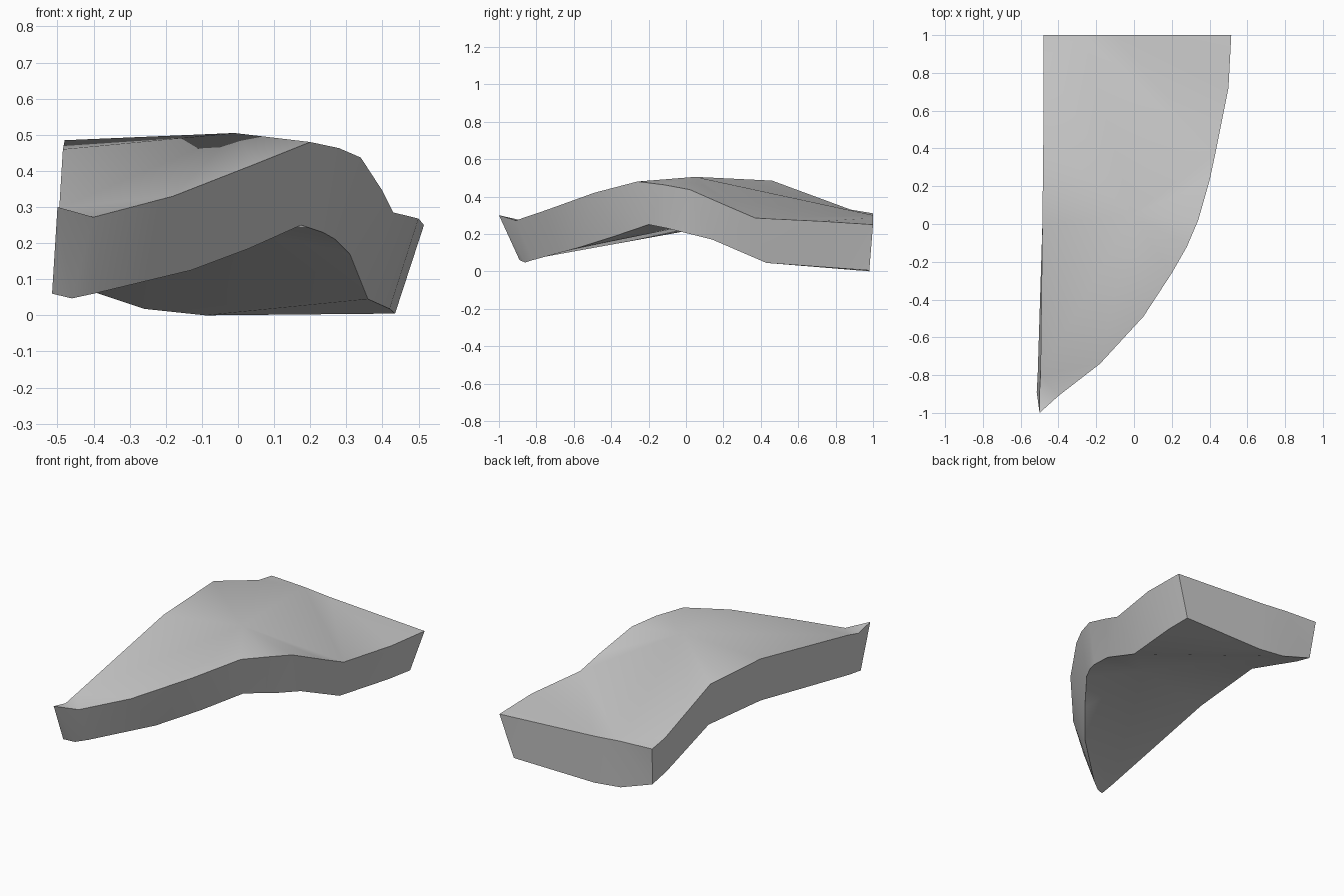
import bpy
import bmesh
import math

# Remove the default cube if the scene has it
default_cube = bpy.data.objects.get("Cube")
if default_cube:
    bpy.data.objects.remove(default_cube, do_unlink=True)


def make_material(name, value):
    """Flat neutral material with the same viewport and render colour."""
    material = bpy.data.materials.new(name)
    material.use_nodes = True
    colour = (value, value, value, 1.0)
    material.diffuse_color = colour
    material.node_tree.nodes["Principled BSDF"].inputs["Base Color"].default_value = colour
    return material


# Rim profiles: each entry pairs an upper edge point with the lower one beneath it
tip = [
    ((-.50, -.89, .275), (-.515, -.89, .06)),
    ((-.50, -1, .30), (-.46, -.86, .047)),
    ((-.40, -.91, .272), (-.40, -.82, .06)),
]
curved_side = [
    ((-.18, -.74, .33), (-.13, -.58, .125)),
    ((.05, -.49, .42), (.03, -.39, .185)),
    ((.20, -.26, .48), (.175, -.20, .25)),
    ((.28, -.12, .463), (.235, -.10, .23)),
    ((.34, .02, .437), (.27, -.02, .21)),
    ((.40, .23, .345), (.31, .14, .17)),
    ((.43, .37, .285), (.36, .43, .045)),
]
right_corner = [
    ((.50, .72, .268), (.42, .80, .018)),
    ((.515, 1, .25), (.435, .98, .005)),
    ((-.10, 1, .285), (-.09, .98, 0)),
]
back_edge = [((-.27, 1, .30), (-.26, .98, .018))]
left_corner = [((-.48, 1, .31), (-.46, .97, .085))]
straight_side = [
    ((-.48, .88, .33), (-.47, .85, .12)),
    ((-.48, .46, .485), (-.47, .46, .245)),
    ((-.485, 0, .46), (-.485, 0, .215)),
    ((-.495, -.80, .297), (-.51, -.80, .07)),
]
sections = [tip, curved_side, right_corner, back_edge, left_corner, straight_side]

bm = bmesh.new()


def build_skin(level, peak_position):
    """Fan the long edges to a peak and close each corner with a flat cap."""
    rings = [[bm.verts.new(pair[level]) for pair in section] for section in sections]
    tip_v, curve_v, right_v, back_v, left_v, straight_v = rings
    peak = bm.verts.new(peak_position)
    hub = curve_v + back_v + straight_v
    for a, b in zip(hub, hub[1:] + hub[:1]):
        bm.faces.new((a, b, peak))
    for start, corner, end in ((straight_v[-1], tip_v, curve_v[0]),
                               (curve_v[-1], right_v, back_v[0]),
                               (back_v[0], left_v, straight_v[0])):
        bm.faces.new([start, *corner, end])
    return [v for ring in rings for v in ring]


# Bent slab: upper skin, lower skin and the wall joining them
upper = build_skin(0, (-.01, .05, .505))
lower = build_skin(1, (-.03, .05, .25))
for i in range(len(upper)):
    bm.faces.new((lower[i - 1], lower[i], upper[i], upper[i - 1]))

bmesh.ops.triangulate(bm, faces=[f for f in bm.faces if len(f.verts) > 3])
bmesh.ops.recalc_face_normals(bm, faces=bm.faces[:])

mesh = bpy.data.meshes.new("bent_slab")
bm.to_mesh(mesh)
bm.free()
mesh.materials.append(make_material("plain_grey", .6))

slab = bpy.data.objects.new("bent_slab", mesh)
bpy.context.collection.objects.link(slab)

# Soft broad surfaces with crisp rims
bpy.ops.object.select_all(action="DESELECT")
slab.select_set(True)
bpy.context.view_layer.objects.active = slab
bpy.ops.object.shade_smooth_by_angle(angle=math.radians(40))
